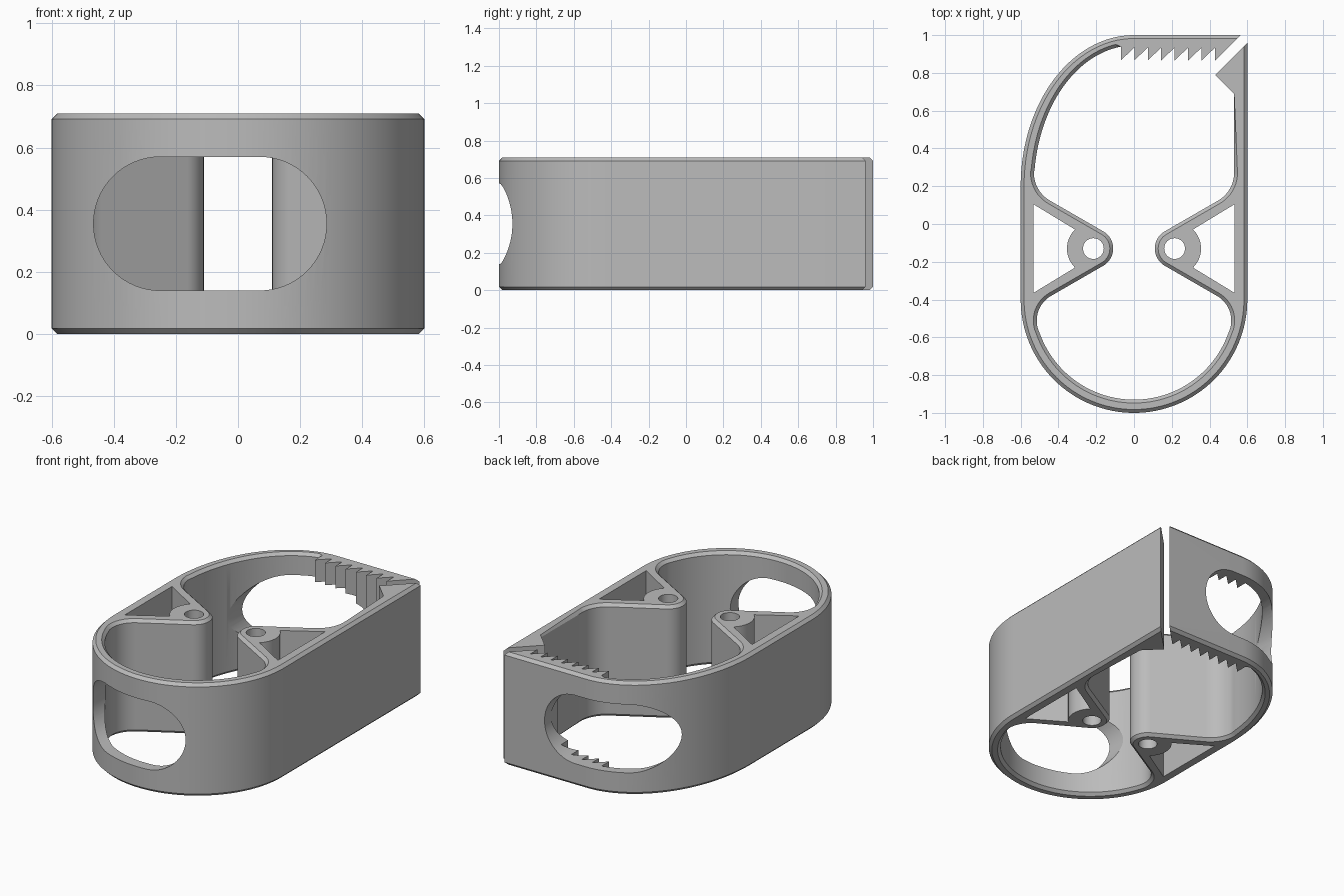
import bpy
import bmesh
from math import sin, cos, radians, sqrt

if "Cube" in bpy.data.objects:
    bpy.data.objects.remove(bpy.data.objects["Cube"], do_unlink=True)

HEIGHT = 0.71
CHAMFER = 0.018
PIVOT = (-0.215, -0.13)

grey = bpy.data.materials.new("plain grey")
grey.use_nodes = True
grey.diffuse_color = (0.5, 0.5, 0.5, 1)
grey.node_tree.nodes["Principled BSDF"].inputs["Base Color"].default_value = grey.diffuse_color


def arc(cx, cy, rx, ry, start, end, steps):
    angles = [radians(start + (end - start) * i / steps) for i in range(steps + 1)]
    return [(cx + rx * cos(a), cy + ry * sin(a)) for a in angles]


def mirrored(points):
    return [(-x, y) for x, y in reversed(points)]


def prism(name, points, to_3d, depth):
    """Extrude a closed outline; to_3d places each outline point."""
    bm = bmesh.new()
    face = bm.faces.new([bm.verts.new(to_3d(p)) for p in points])
    new = bmesh.ops.extrude_face_region(bm, geom=[face])["geom"]
    bmesh.ops.translate(bm, vec=depth, verts=[v for v in new if isinstance(v, bmesh.types.BMVert)])
    bmesh.ops.recalc_face_normals(bm, faces=bm.faces)
    mesh = bpy.data.meshes.new(name)
    bm.to_mesh(mesh)
    bm.free()
    mesh.materials.append(grey)
    obj = bpy.data.objects.new(name, mesh)
    bpy.context.collection.objects.link(obj)
    return obj


# One jaw, from the lower loop up to the upper loop
jaw = (arc(-0.365, -0.511, 0.15, 0.15, 196.9, 120, 12)
       + arc(*PIVOT, 0.105, 0.105, -60, 60, 16)
       + arc(-0.36, 0.271, 0.17, 0.17, 240, 180, 10))

# Ratchet teeth, upright on the left and sloping on the right
teeth = []
pitch = 0.0714
for i in range(8):
    x = -0.07 + pitch * i
    teeth.append((x, 0.865))
    if i < 7:
        teeth.append((x + pitch, 0.935))

# Whole clip outline: outside, hook, then inside
inner_curve = [p for p in arc(0, 0.2, 0.53, 0.745, 173, 97.6, 32)]
inner_curve[-1] = (-0.07, 0.939)
outline = ([(0.565, 1)]
           + arc(0, 0.2, 0.6, 0.8, 90, 180, 40)
           + arc(0, -0.4, 0.6, 0.6, 180, 360, 64)
           + [(0.6, 0.96), (0.43, 0.79), (0.53, 0.69)]
           + mirrored(jaw)
           + arc(0, -0.4, 0.53, 0.53, -20, -160, 48)
           + jaw + inner_curve + teeth)
clip = prism("clip_body", outline, lambda p: (p[0], p[1], 0), (0, 0, HEIGHT))

# Chamfer the rims, leaving teeth and hook crisp
bm = bmesh.new()
bm.from_mesh(clip.data)


def is_rim(edge):
    a, b = (v.co for v in edge.verts)
    mid = (a + b) / 2
    crisp = mid.y > 0.66 and mid.x > -0.072 and mid.y < 0.99 and mid.x < 0.59
    return abs(a.z - b.z) < 0.001 and not crisp


bmesh.ops.bevel(bm, geom=[e for e in bm.edges if is_rim(e)], offset=CHAMFER,
                offset_type='OFFSET', segments=1, affect='EDGES', clamp_overlap=False)
bm.to_mesh(clip.data)
bm.free()

# Openings: pivot bores, triangular windows around the bosses, oval wall slots
boss = 0.14
touch = 134
window = [(-0.533, 0.105)] + arc(*PIVOT, boss, boss, touch, 360 - touch, 16) + [(-0.533, -0.365)]
bore = arc(*PIVOT, 0.055, 0.055, 0, 348.75, 31)
slot = (arc(0.07, 0.355, 0.215, 0.215, -90, 90, 32)
        + arc(-0.25, 0.355, 0.215, 0.215, 90, 270, 32))

cutters = []
for side, flip in (("right", lambda pts: pts), ("left", mirrored)):
    for part, shape in (("window", window), ("bore", bore)):
        cutters.append(prism(f"{side}_{part}_cutter", flip(shape),
                             lambda p: (p[0], p[1], -0.1), (0, 0, HEIGHT + 0.2)))
for side, y in (("front", -1.1), ("back", 0.5)):
    cutters.append(prism(f"{side}_slot_cutter", slot,
                         lambda p: (p[0], y, p[1]), (0, 0.6 if y > 0 else 0.5, 0)))

bpy.context.view_layer.objects.active = clip
clip.select_set(True)
for cutter in cutters:
    mod = clip.modifiers.new(cutter.name, 'BOOLEAN')
    mod.operation = 'DIFFERENCE'
    mod.solver = 'EXACT'
    mod.object = cutter
    bpy.ops.object.modifier_apply(modifier=mod.name)
    bpy.data.objects.remove(cutter, do_unlink=True)

bpy.ops.object.shade_smooth_by_angle(angle=radians(25))
